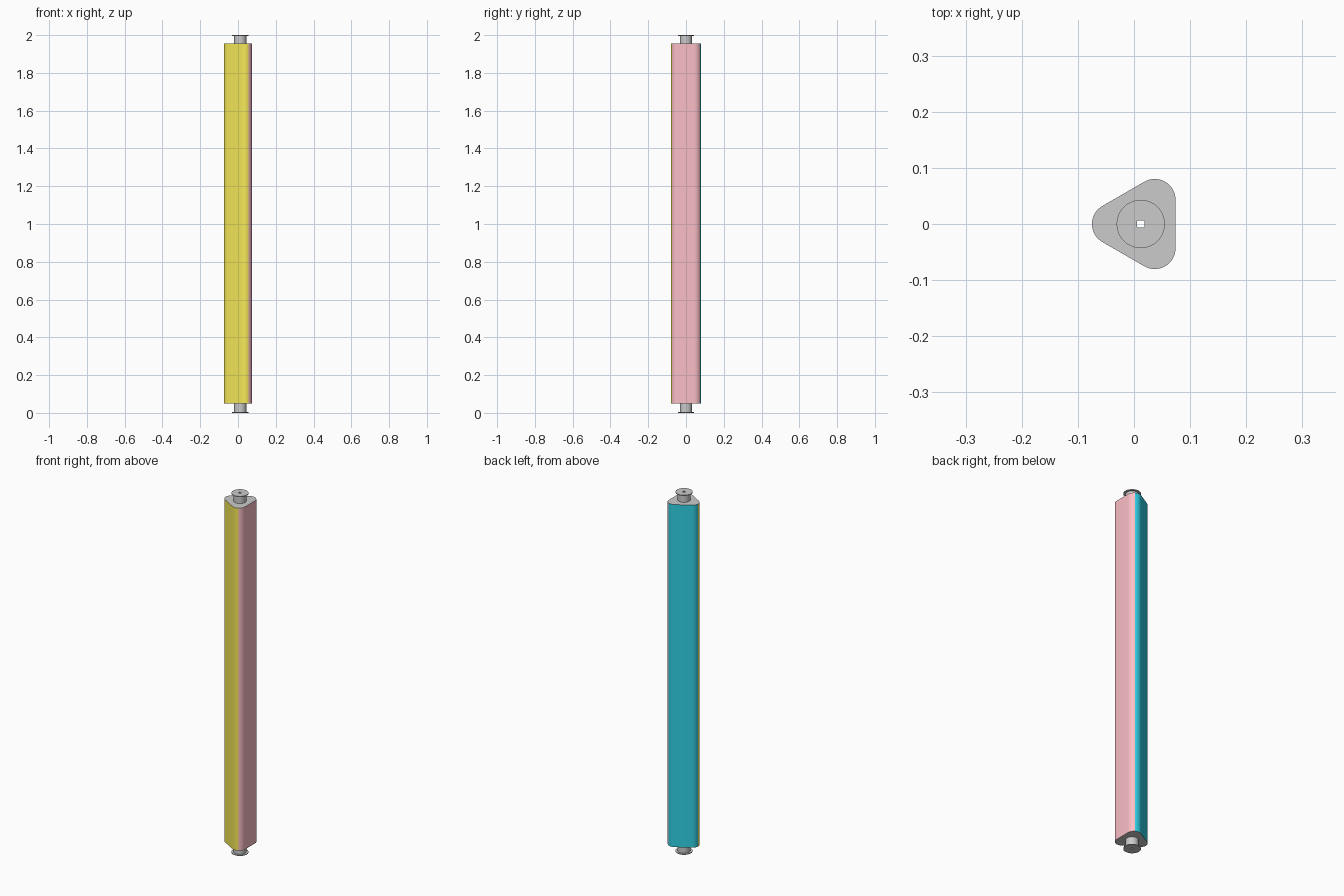
import bpy, bmesh
from math import cos, sin, radians, pi

if "Cube" in bpy.data.objects:
    bpy.data.objects.remove(bpy.data.objects["Cube"])

CX = 0.012                      # spindle axis
Z0, Z1 = 0.05, 1.955            # ends of the coloured prism


def rounded_polygon(sides, reach, radius, start, steps):
    """Outline of a regular polygon with round corners, around the spindle axis."""
    pts = []
    for k in range(sides):
        a = start + 2 * pi * k / sides
        for i in range(steps + 1):
            b = a + (i / steps - 0.5) * 2 * pi / sides
            pts.append((CX + reach * cos(a) + radius * cos(b),
                        reach * sin(a) + radius * sin(b)))
    return pts


def extrude(name, pts, z0, z1):
    """Closed prism; side faces come first, in outline order."""
    n = len(pts)
    verts = [(x, y, z) for z in (z0, z1) for x, y in pts]
    faces = [(i, (i + 1) % n, n + (i + 1) % n, n + i) for i in range(n)]
    faces += [tuple(reversed(range(n))), tuple(range(n, 2 * n))]
    me = bpy.data.meshes.new(name)
    me.from_pydata(verts, [], faces)
    ob = bpy.data.objects.new(name, me)
    bpy.context.collection.objects.link(ob)
    return ob


def lathe(name, profile, seg=48):
    """Solid of revolution around the spindle axis from (radius, z) points."""
    bm = bmesh.new()
    rings = [[bm.verts.new((CX + r * cos(2 * pi * i / seg), r * sin(2 * pi * i / seg), z))
              for i in range(seg)] for r, z in profile]
    for a, b in zip(rings, rings[1:]):
        for i in range(seg):
            j = (i + 1) % seg
            bm.faces.new((a[i], a[j], b[j], b[i]))
    bm.faces.new(rings[0])
    bm.faces.new(rings[-1])
    bmesh.ops.recalc_face_normals(bm, faces=bm.faces)
    me = bpy.data.meshes.new(name)
    bm.to_mesh(me)
    bm.free()
    ob = bpy.data.objects.new(name, me)
    bpy.context.collection.objects.link(ob)
    return ob


def material(name, rgb):
    m = bpy.data.materials.new(name)
    m.diffuse_color = (*rgb, 1)
    m.use_nodes = True
    m.node_tree.nodes["Principled BSDF"].inputs["Base Color"].default_value = m.diffuse_color
    return m


# rotating three-sided prism, colours meeting at the middle of each round corner
STEPS = 16
prism = extrude("prism_body", rounded_polygon(3, 0.05, 0.037, radians(180), STEPS), Z0, Z1)
for m in (material("yellow", (0.93, 0.82, 0.10)), material("pink", (0.97, 0.52, 0.57)),
          material("teal", (0.03, 0.65, 0.80)), material("grey", (0.8, 0.8, 0.8))):
    prism.data.materials.append(m)
n = 3 * (STEPS + 1)
for p in prism.data.polygons:
    p.material_index = 3 if p.index >= n else ((p.index - STEPS // 2) % n) // (STEPS + 1)

# flanged hubs at both ends
profile = [(0.032, Z1 - 0.005), (0.032, 1.996), (0.043, 1.996), (0.043, 2.0)]
upper = lathe("upper_hub", profile)
lower = lathe("lower_hub", [(r, 2.0 - z if z > 1.99 else Z0 + 0.005) for r, z in profile])

# square axle hole through everything
cutter = extrude("axle_hole_cutter", rounded_polygon(4, 0.0057, 0.0025, radians(45), 4), -0.1, 2.1)
cutter.hide_render = True
cutter.hide_set(True)

for ob in (prism, upper, lower):
    mod = ob.modifiers.new("axle_hole", 'BOOLEAN')
    mod.object = cutter
    mod.operation = 'DIFFERENCE'
    mod.solver = 'EXACT'
    bpy.ops.object.select_all(action='DESELECT')
    ob.select_set(True)
    bpy.context.view_layer.objects.active = ob
    bpy.ops.object.modifier_apply(modifier=mod.name)
    bpy.ops.object.shade_smooth_by_angle(angle=radians(30))
bpy.data.objects.remove(cutter)
